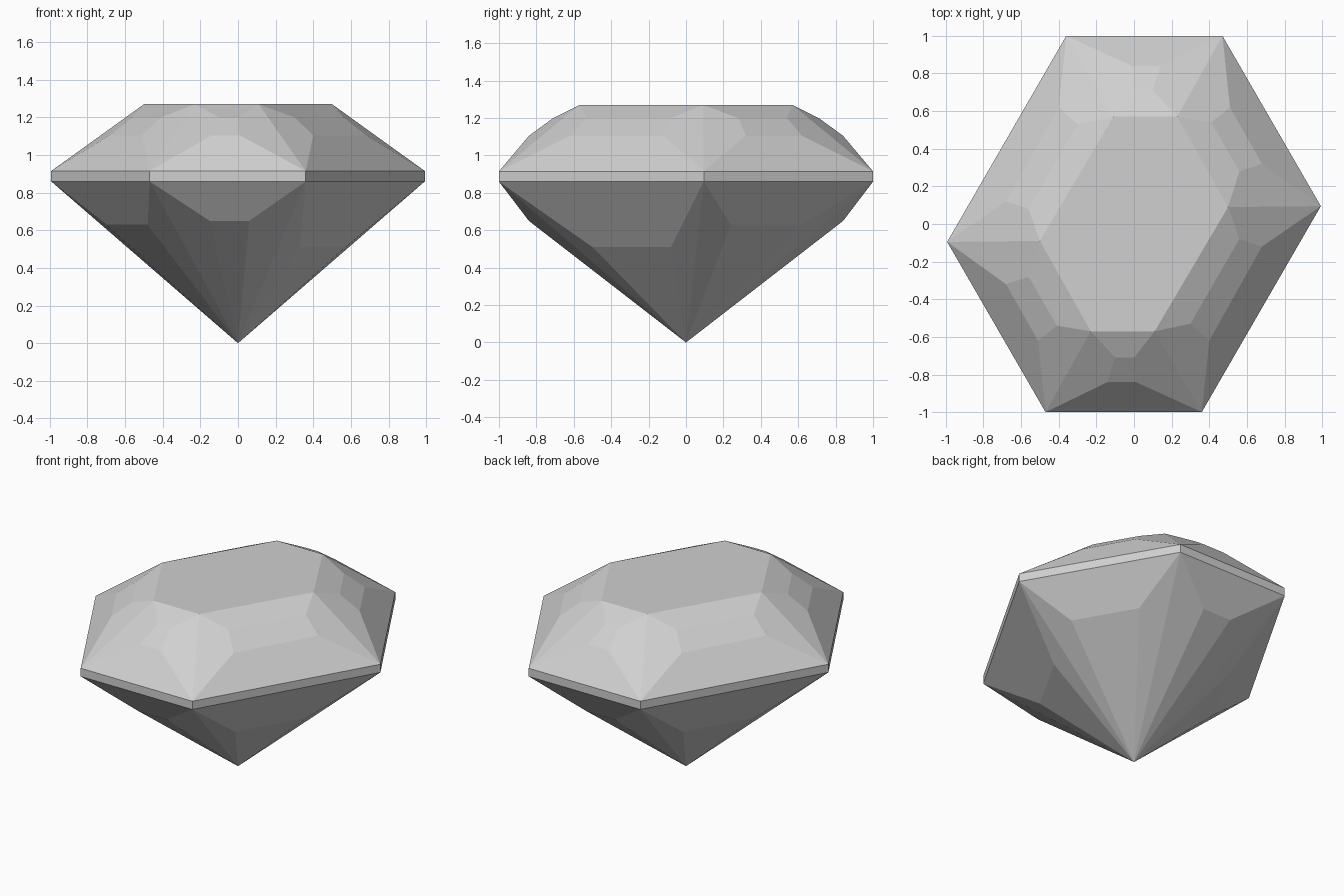
import bpy
from mathutils import Vector

cube = bpy.data.objects.get("Cube")
if cube:
    bpy.data.objects.remove(cube, do_unlink=True)

# Heights of the levels
TABLE, UPPER, MIDDLE, GIRDLE_TOP, GIRDLE_BASE = 1.27, 1.20, 1.105, 0.915, 0.86

# One half of the outline, anticlockwise; the other half is turned by 180 degrees.
# Each side: girdle corner, table corner, middle pair, upper pair, pavilion pair, pavilion height
half = [
    ((-0.47, -1.0), (-0.23, -0.57), ((-0.14, -0.84), (0.01, -0.84)),
     ((-0.10, -0.71), (0.0, -0.71)), ((-0.15, -0.84), (0.06, -0.84)), 0.65),
    ((0.36, -1.0), (0.11, -0.57), ((0.40, -0.62), (0.68, -0.12)),
     ((0.30, -0.53), (0.56, -0.08)), ((0.33, -0.50), (0.57, -0.08)), 0.51),
    ((0.993, 0.095), (0.50, 0.09), ((0.68, 0.32), (0.51, 0.62)),
     ((0.56, 0.28), (0.41, 0.54)), ((0.70, 0.24), (0.48, 0.62)), 0.63),
]

stone = bpy.data.materials.new("pale grey stone")
stone.use_nodes = True
colour = (0.63, 0.63, 0.63, 1.0)
stone.diffuse_color = colour
stone.node_tree.nodes["Principled BSDF"].inputs["Base Color"].default_value = colour


def build(name, polygons):
    """Make a flat-shaded object, joining the corners the polygons share."""
    index, faces = {}, []
    for polygon in polygons:
        faces.append([index.setdefault(tuple(p), len(index)) for p in polygon])
    mesh = bpy.data.meshes.new(name)
    mesh.from_pydata([Vector(p) for p in index], [], faces)
    mesh.materials.append(stone)
    mesh.update()
    obj = bpy.data.objects.new(name, mesh)
    bpy.context.collection.objects.link(obj)
    return obj


def at(point, z, turn):
    return (point[0] * turn, point[1] * turn, z)


sides = [(side, turn) for turn in (1, -1) for side in half]
apex = (0.0, 0.0, 0.0)
crown, girdle, pavilion, table = [], [], [], []

for i, (side, turn) in enumerate(sides):
    corner, top, mids, ups, lows, low_z = side
    after, after_turn = sides[(i + 1) % len(sides)]
    c0, c1 = at(corner, GIRDLE_TOP, turn), at(after[0], GIRDLE_TOP, after_turn)
    b0, b1 = at(corner, GIRDLE_BASE, turn), at(after[0], GIRDLE_BASE, after_turn)
    t0, t1 = at(top, TABLE, turn), at(after[1], TABLE, after_turn)
    m0, m1 = (at(p, MIDDLE, turn) for p in mids)
    u0, u1 = (at(p, UPPER, turn) for p in ups)
    l0, l1 = (at(p, low_z, turn) for p in lows)

    # Three stepped facets and a half kite at either corner
    crown += [(c0, c1, m1, m0), (m0, m1, u1, u0), (u0, u1, t1, t0),
              (c0, m0, u0, t0), (c1, t1, u1, m1)]
    girdle.append((b0, b1, c1, c0))
    # Upper trapezoid and three facets running to the point
    pavilion += [(b1, b0, l0, l1), (l1, l0, apex), (l0, b0, apex), (b1, l1, apex)]
    table.append(t0)

crown.append(table)
build("crown", crown)
build("girdle", girdle)
build("pavilion", pavilion)
